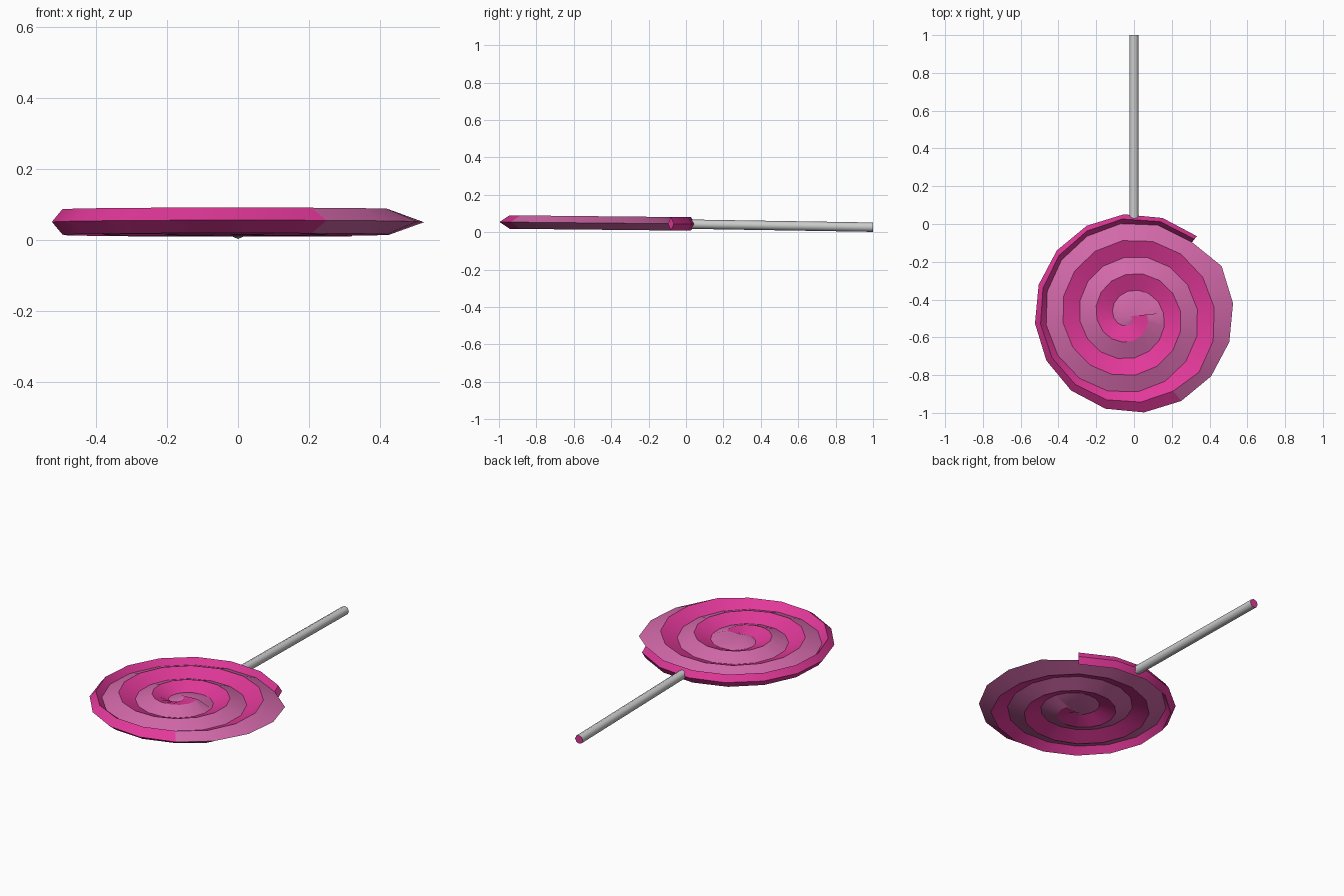
import bpy, bmesh, math
from mathutils import Vector

if "Cube" in bpy.data.objects:
    bpy.data.objects.remove(bpy.data.objects["Cube"])

HUB = Vector((-0.02, -0.488))    # spiral centre
MID = Vector((0.0, -0.473))      # disc centre
R_EDGE, R_VALLEY, HALF = 0.527, 0.486, 0.036
BAND = 0.09                      # width of one colour band
RIM, END = 35, 46                # steps where the outer rim starts and stops


def material(name, rgb):
    m = bpy.data.materials.new(name)
    m.diffuse_color = (*rgb, 1)
    m.use_nodes = True
    m.node_tree.nodes["Principled BSDF"].inputs["Base Color"].default_value = m.diffuse_color
    return m


dark = material("dark_pink", (0.76, 0.04, 0.32))
light = material("light_pink", (0.65, 0.14, 0.40))


def direction(k):
    a = math.radians(5.8 - 22.5 * k)         # 16 steps per turn, clockwise
    return Vector((math.cos(a), math.sin(a)))


def radius(k):
    return max(0, 2 * BAND * (22.5 * k - 5.8) / 360)


def lift(p, z):
    # the whole sweet leans slightly towards the stick
    return Vector((p.x, p.y, 0.0495 + z - 0.0105 * (p.y - MID.y)))


def edge(k):
    return MID + R_EDGE * direction(k)


def valley_xy(k):
    if k > END:
        return edge(k)
    p = HUB + radius(k) * direction(k)
    return p if (p - MID).length < R_VALLEY else MID + R_VALLEY * direction(k)


def valley(k, s):
    # groove between neighbouring turns, fading out at the centre
    return lift(valley_xy(k), s * HALF * (1 - min(1, radius(k) / BAND)))


def crest(k, s):
    # ridge along the middle of the rolled sweet
    if k < 0:
        return lift(HUB, s * HALF)
    p = HUB + (radius(k) + BAND) * direction(k)
    q = (valley_xy(k) + edge(k)) / 2
    if k >= RIM and (q - MID).length < (p - MID).length:
        p = q
    return lift(p, s * HALF)


def face(bm, pts):
    clean = []
    for p in pts:
        if all((p - q).length > 0.0005 for q in clean):
            clean.append(p)
    if len(clean) > 2:
        bm.faces.new([bm.verts.new(p) for p in clean])


def strip(bm, a, b):
    # quads between two matching cross-sections
    for i in range(len(a) - 1):
        face(bm, [a[i], b[i], b[i + 1], a[i + 1]])


def finish(bm, name, mat):
    bmesh.ops.remove_doubles(bm, verts=bm.verts, dist=0.0005)
    bmesh.ops.recalc_face_normals(bm, faces=bm.faces)
    me = bpy.data.meshes.new(name)
    bm.to_mesh(me)
    bm.free()
    me.materials.append(mat)
    ob = bpy.data.objects.new(name, me)
    bpy.context.collection.objects.link(ob)
    bpy.ops.object.select_all(action='DESELECT')
    ob.select_set(True)
    bpy.context.view_layer.objects.active = ob
    bpy.ops.object.shade_smooth_by_angle(angle=math.radians(40))


# Dark band: rises from groove to ridge, then bevels to the rim on its last turn
bm = bmesh.new()
for k in range(END):
    for s in (1, -1):
        secs = []
        for j in (k, k + 1):
            sec = [valley(j, s), crest(j, s)]
            if k >= RIM:
                sec.append(lift(edge(j), 0))
            secs.append(sec)
        strip(bm, *secs)
face(bm, [crest(END, 1), lift(edge(END), 0), crest(END, -1), valley(END, 1)])
finish(bm, "dark_swirl", dark)

# Light band: falls from ridge to groove, its outer end forming a thin edge
bm = bmesh.new()
for k in range(RIM + 16):
    for s in (1, -1):
        strip(bm, *[[crest(j - 16, s), valley(j, s)] for j in (k, k + 1)])
finish(bm, "light_swirl", light)

# Stick: grey sides, pink end caps
start, end = Vector((0, 0.02, 0.043)), Vector((0, 1.0, 0.027))
axis = end - start
bpy.ops.mesh.primitive_cylinder_add(vertices=8, radius=0.025, depth=axis.length,
                                    location=(start + end) / 2)
stick = bpy.context.object
stick.name = "stick"
stick.rotation_euler = axis.to_track_quat('Z', 'Y').to_euler()
stick.data.materials.append(material("stick_grey", (0.6, 0.6, 0.6)))
stick.data.materials.append(dark)
for f in stick.data.polygons:
    f.material_index = 1 if len(f.vertices) > 4 else 0
bpy.ops.object.shade_smooth_by_angle(angle=math.radians(50))
